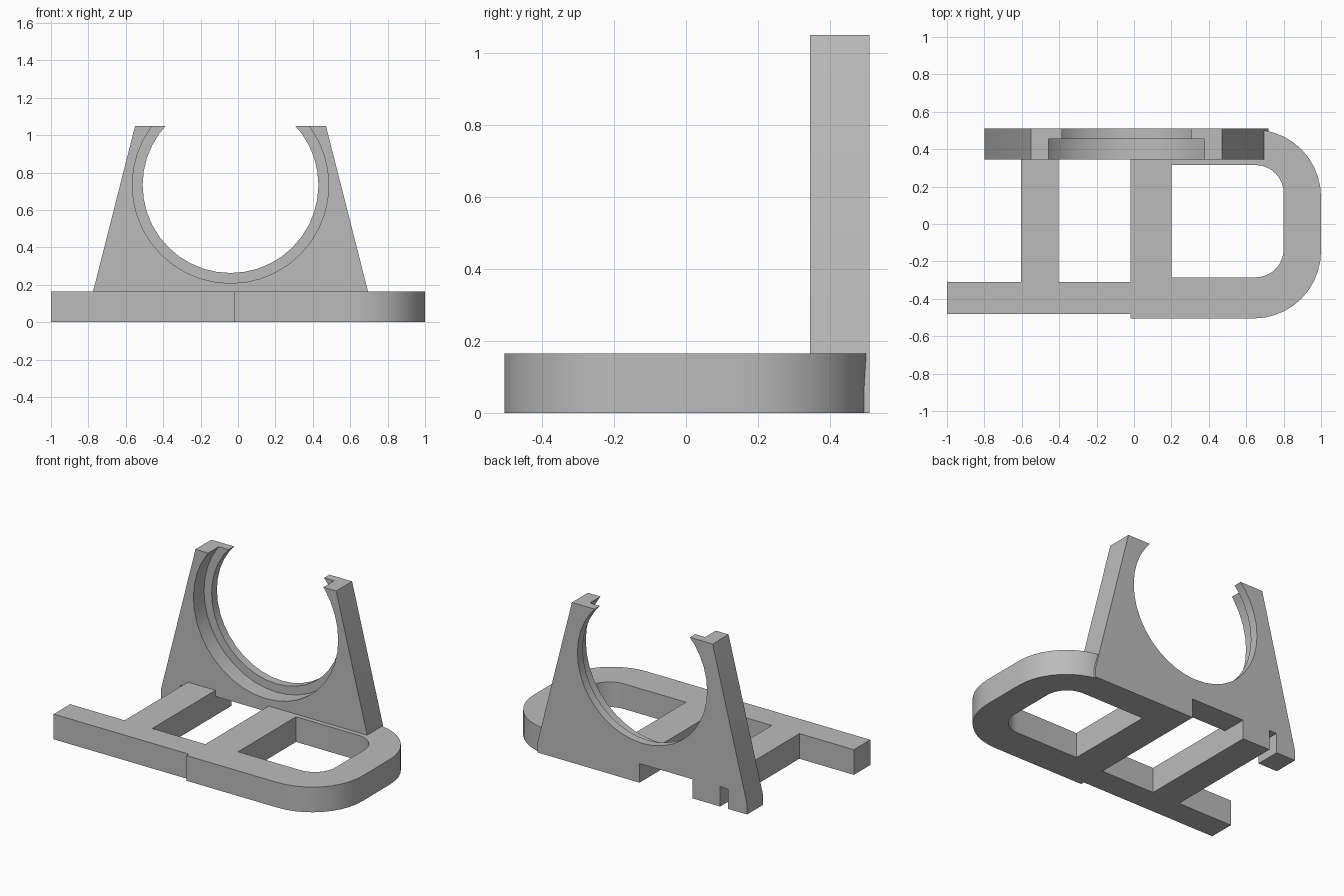
import bpy
import bmesh
from math import cos, sin, pi, radians
from mathutils import Vector

if "Cube" in bpy.data.objects:
    bpy.data.objects.remove(bpy.data.objects["Cube"], do_unlink=True)

grey = bpy.data.materials.new("plain grey")
grey.use_nodes = True
grey.diffuse_color = (0.5, 0.5, 0.5, 1)
grey.node_tree.nodes["Principled BSDF"].inputs["Base Color"].default_value = grey.diffuse_color

THICK = 0.165
BACK = 0.51
FRONT = 0.345


def prism(name, outline, direction):
    """Extrude a closed outline of 3D points along a direction."""
    bm = bmesh.new()
    face = bm.faces.new([bm.verts.new(p) for p in outline])
    new = bmesh.ops.extrude_face_region(bm, geom=[face])["geom"]
    bmesh.ops.translate(bm, vec=Vector(direction),
                        verts=[v for v in new if isinstance(v, bmesh.types.BMVert)])
    bmesh.ops.recalc_face_normals(bm, faces=bm.faces)
    mesh = bpy.data.meshes.new(name)
    bm.to_mesh(mesh)
    bm.free()
    mesh.materials.append(grey)
    obj = bpy.data.objects.new(name, mesh)
    bpy.context.collection.objects.link(obj)
    return obj


def slab(name, outline, z0=0, z1=THICK):
    return prism(name, [(x, y, z0) for x, y in outline], (0, 0, z1 - z0))


def wall(name, outline, y0, y1):
    return prism(name, [(x, y0, z) for x, z in outline], (0, y1 - y0, 0))


def rect(x0, x1, y0, y1):
    return [(x0, y0), (x1, y0), (x1, y1), (x0, y1)]


def arc(cx, cy, r, start, end, steps):
    return [(cx + r * cos(start + (end - start) * i / steps),
             cy + r * sin(start + (end - start) * i / steps)) for i in range(steps + 1)]


def d_shape(x0, x1, y0, y1, r):
    """Rectangle with both right-hand corners rounded."""
    return ([(x0, y0)] + arc(x1 - r, y0 + r, r, -pi / 2, 0, 10)
            + arc(x1 - r, y1 - r, r, 0, pi / 2, 10) + [(x0, y1)])


def cut(obj, cutter):
    mod = obj.modifiers.new("cut", "BOOLEAN")
    mod.operation = "DIFFERENCE"
    mod.solver = "EXACT"
    mod.object = cutter
    select(obj)
    bpy.ops.object.modifier_apply(modifier=mod.name)
    bpy.data.objects.remove(cutter, do_unlink=True)


def select(obj):
    bpy.ops.object.select_all(action="DESELECT")
    obj.select_set(True)
    bpy.context.view_layer.objects.active = obj


# Rounded base loop with its window
base_loop = slab("base_loop", d_shape(-0.02, 1.0, -0.505, 0.505, 0.36))
cut(base_loop, slab("window_cutter", d_shape(0.2, 0.8, -0.285, 0.315, 0.15), -0.1, 0.3))

# Straight front bar and the crossbeam running back to the upright
slab("front_bar", rect(-1.0, -0.02, -0.48, -0.31))
slab("crossbeam", rect(-0.605, -0.405, -0.31, FRONT))

# Tapered upright with two notches along its foot
upright = wall("upright_cradle", [
    (-0.80, 0), (-0.66, 0), (-0.66, 0.13), (-0.605, 0.13), (-0.605, 0),
    (-0.405, 0), (-0.405, 0.125), (-0.02, 0.125), (-0.02, 0),
    (0.72, 0), (0.72, 0.066), (0.47, 1.05), (-0.55, 1.05), (-0.80, 0.066)], FRONT, BACK)

# Open round seat: wide in front, narrower lip at the back
for radius, y0, y1 in ((0.47, 0.2, 0.7), (0.525, 0.2, 0.455)):
    circle = arc(-0.04, 0.733, radius, 0, 2 * pi, 40)[:-1]
    cut(upright, wall("seat_cutter", circle, y0, y1))

for obj in (base_loop, upright):
    select(obj)
    bpy.ops.object.shade_smooth_by_angle(angle=radians(30))
